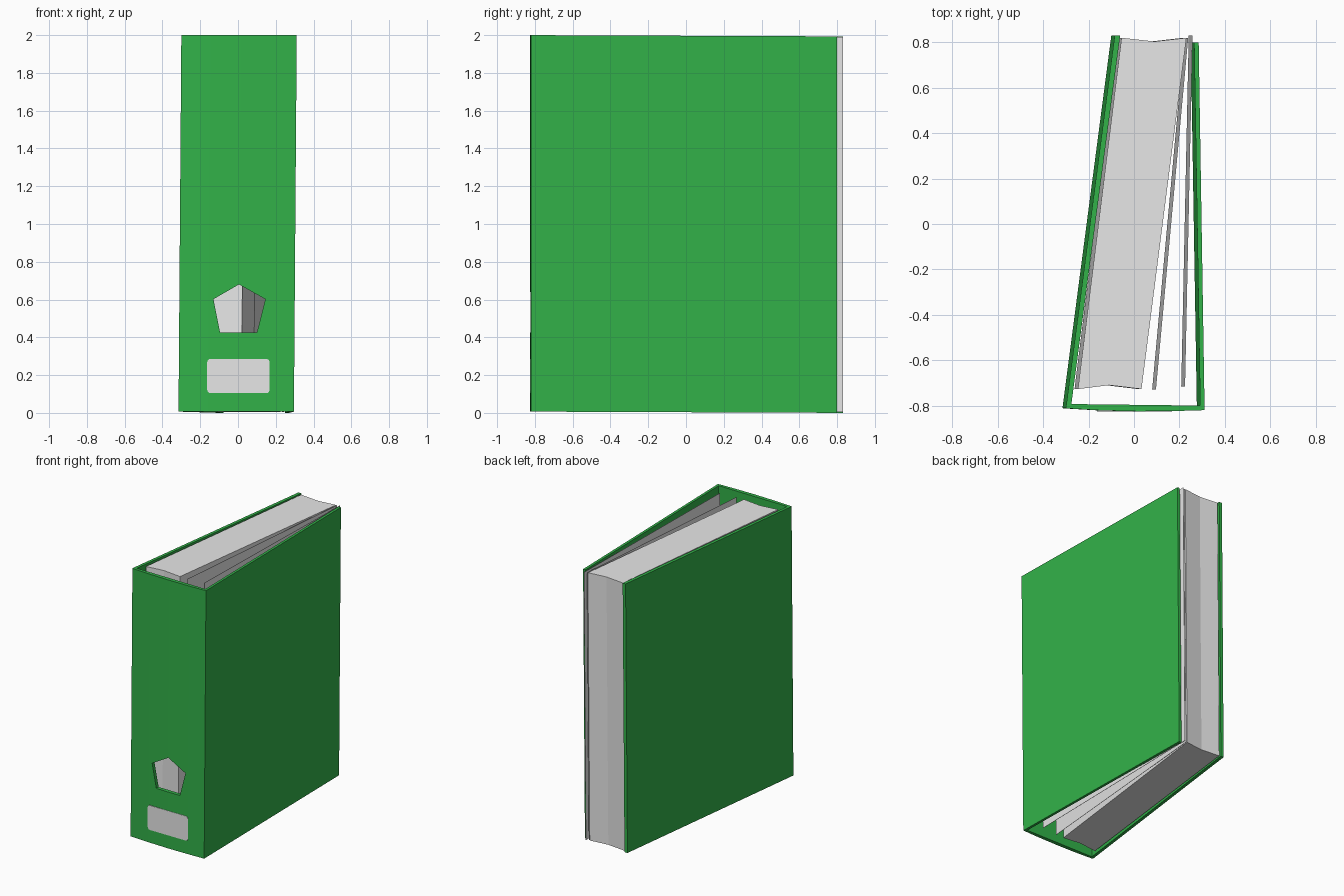
import bpy
import bmesh
import math

cube = bpy.data.objects.get("Cube")
if cube:
    bpy.data.objects.remove(cube, do_unlink=True)

LEAN = 0.0075   # sideways drift per unit of height
PITCH = 0.004   # drop per unit towards the back


def material(name, rgb):
    mat = bpy.data.materials.new(name)
    mat.use_nodes = True
    colour = (*rgb, 1)
    mat.diffuse_color = colour
    mat.node_tree.nodes["Principled BSDF"].inputs["Base Color"].default_value = colour
    return mat


green = material("green_board", (0.032, 0.444, 0.066))
grey = material("paper_grey", (0.8, 0.8, 0.8))


def prism(name, outline, offset, mat):
    """Extrude a flat outline along the offset vector."""
    bm = bmesh.new()
    face = bm.faces.new([bm.verts.new(p) for p in outline])
    new = bmesh.ops.extrude_face_region(bm, geom=[face])["geom"]
    bmesh.ops.translate(bm, vec=offset,
                        verts=[v for v in new if isinstance(v, bmesh.types.BMVert)])
    bmesh.ops.recalc_face_normals(bm, faces=bm.faces[:])
    mesh = bpy.data.meshes.new(name)
    bm.to_mesh(mesh)
    bm.free()
    mesh.materials.append(mat)
    obj = bpy.data.objects.new(name, mesh)
    bpy.context.collection.objects.link(obj)
    return obj


def upright(name, plan, mat, z0=0.0035, z1=1.9965):
    """A standing part from its floor plan, leaning with the binder."""
    points = [(x + LEAN * z0, y, z0 - PITCH * y) for x, y in plan]
    return prism(name, points, (LEAN * (z1 - z0), 0, z1 - z0), mat)


def sheet(name, front, back):
    t = 0.002
    return upright(name, [front, back, (back[0] + t, back[1]), (front[0] + t, front[1])],
                   grey, 0.008, 1.992)


# Covers
upright("left_cover", [(-0.315, -0.81), (-0.293, -0.81), (-0.076, 0.83), (-0.1, 0.83)], green)
upright("right_cover", [(0.277, -0.82), (0.296, -0.82), (0.27, 0.8), (0.25, 0.8)], green)

# Spine, gently bowed outwards
spine = upright("spine", [(-0.313, -0.812), (-0.16, -0.821), (0, -0.825), (0.16, -0.824),
                          (0.294, -0.82), (0.29, -0.8), (-0.3, -0.793)], green)

# Five-sided finger hole through the spine
hole = [(0.005, 0.68), (0.145, 0.602), (0.1, 0.425), (-0.095, 0.425), (-0.13, 0.602)]
cutter = prism("hole_cutter", [(x, -0.9, z) for x, z in hole], (0, 0.14, 0), green)
cutter.hide_render = True
cut = spine.modifiers.new("finger_hole", "BOOLEAN")
cut.operation = "DIFFERENCE"
cut.solver = "EXACT"
cut.object = cutter
bpy.context.view_layer.objects.active = spine
bpy.ops.object.modifier_apply(modifier=cut.name)
bpy.data.objects.remove(cutter, do_unlink=True)

# Label plate with rounded corners
radius = 0.018
label = []
for i, (sx, sz) in enumerate([(1, 1), (-1, 1), (-1, -1), (1, -1)]):
    for step in range(4):
        a = math.pi / 2 * (i + step / 3)
        label.append((0.002 + sx * (0.165 - radius) + radius * math.cos(a), -0.8265,
                      0.195 + sz * (0.091 - radius) + radius * math.sin(a)))
prism("label", label, (0, 0.006, 0), grey)

# Stack of pages with dished ends
upright("page_block", [(-0.262, -0.727), (-0.125, -0.71), (0.018, -0.727),
                       (0.216, 0.82), (0.075, 0.804), (-0.07, 0.82)], grey, 0.008, 1.992)

# Loose dividers
sheet("inner_divider", (0.08, -0.728), (0.222, 0.82))
sheet("outer_divider", (0.208, -0.715), (0.241, 0.83))
